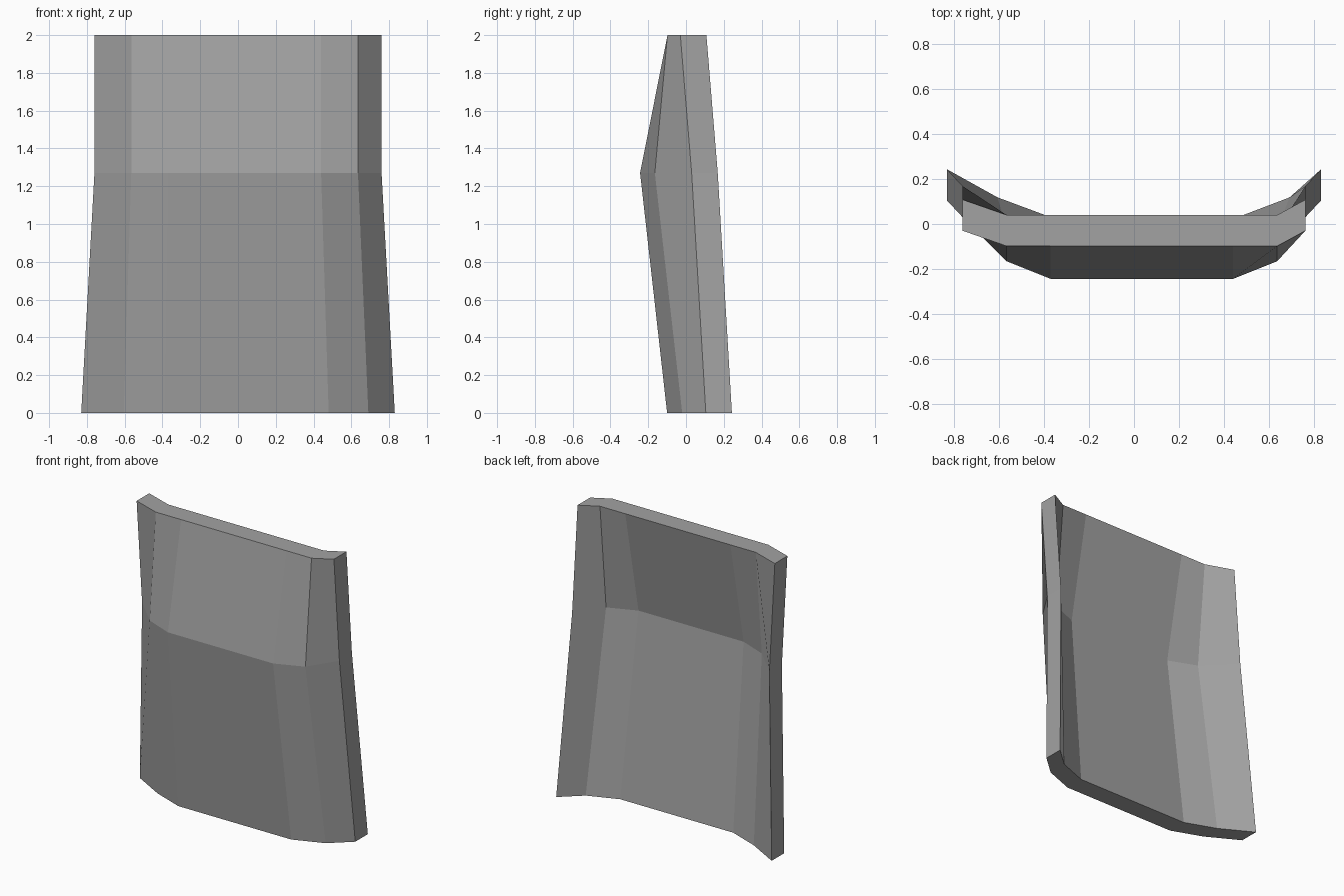
import bpy
import bmesh

cube = bpy.data.objects.get("Cube")
if cube:
    bpy.data.objects.remove(cube)

# Plain grey material
grey = bpy.data.materials.new("plain grey")
grey.use_nodes = True
colour = (0.36, 0.36, 0.36, 1)
grey.diffuse_color = colour
grey.node_tree.nodes["Principled BSDF"].inputs["Base Color"].default_value = colour

# Front cross-sections: height, x positions, y of outer edge, shoulder and middle
sections = [
    (0.0, (-0.83, -0.605, -0.39, 0.48, 0.69, 0.83), (0.105, -0.02, -0.10)),
    (1.27, (-0.76, -0.565, -0.37, 0.44, 0.635, 0.76), (0.03, -0.165, -0.243)),
    (2.0, (-0.76, -0.565, -0.37, 0.44, 0.635, 0.76), (-0.03, -0.098, -0.098)),
]
THICKNESS = 0.138

bm = bmesh.new()
rows = []
for z, xs, ys in sections:
    depths = ys + ys[::-1]
    rows.append([bm.verts.new((x, y, z)) for x, y in zip(xs, depths)])

# Curved front sheet
front = []
for low, high in zip(rows, rows[1:]):
    for i in range(len(low) - 1):
        front.append(bm.faces.new((low[i], low[i + 1], high[i + 1], high[i])))

# Push a copy straight back to give the panel its thickness
result = bmesh.ops.extrude_face_region(bm, geom=front, use_keep_orig=True)
back = [g for g in result["geom"] if isinstance(g, bmesh.types.BMVert)]
bmesh.ops.translate(bm, verts=back, vec=(0, THICKNESS, 0))
bmesh.ops.recalc_face_normals(bm, faces=bm.faces)

mesh = bpy.data.meshes.new("curved_panel")
bm.to_mesh(mesh)
bm.free()
mesh.materials.append(grey)
panel = bpy.data.objects.new("curved_panel", mesh)
bpy.context.collection.objects.link(panel)
